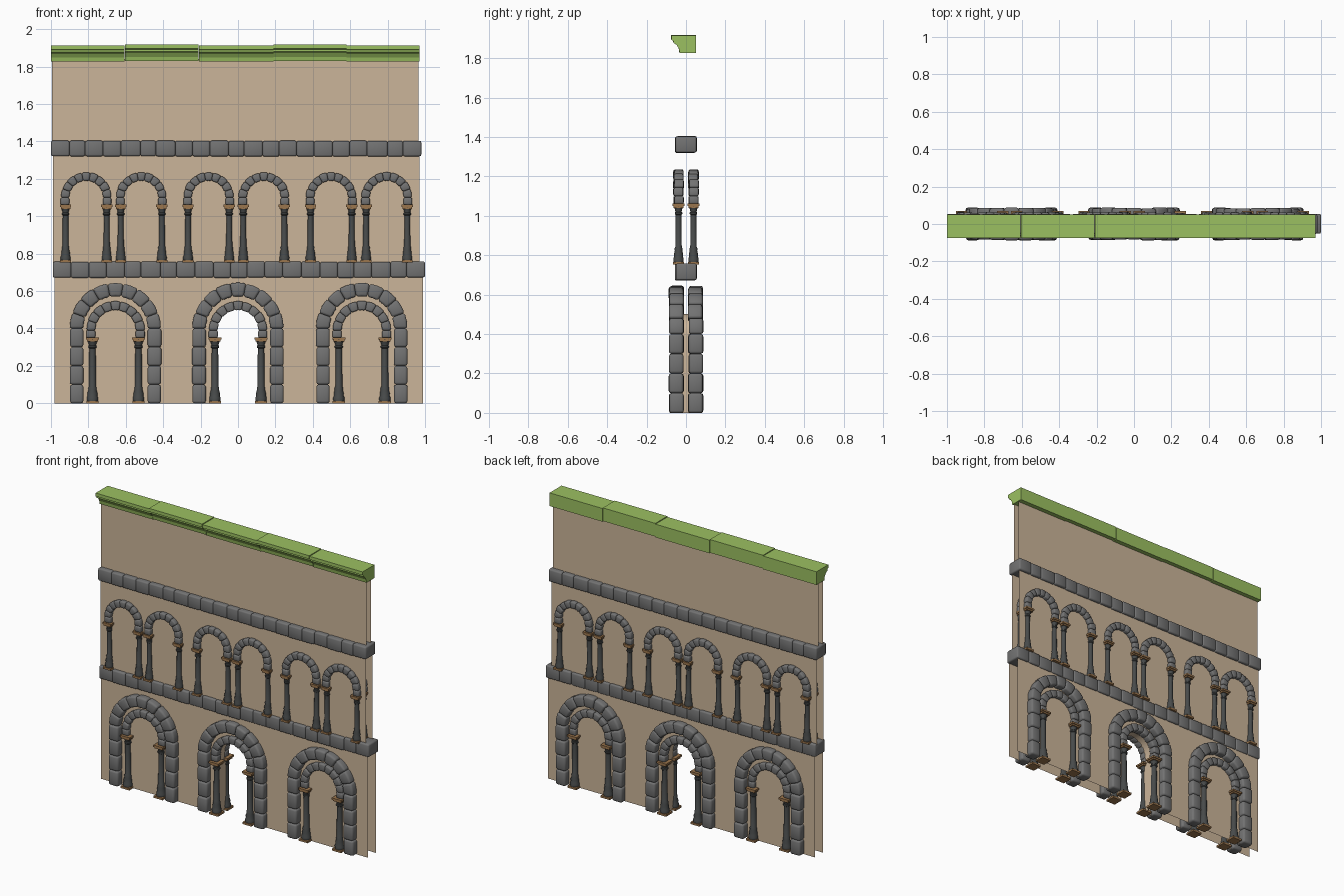
import bpy, bmesh, math, random

if "Cube" in bpy.data.objects:
    bpy.data.objects.remove(bpy.data.objects["Cube"])
random.seed(4)


def mat(name, rgb):
    m = bpy.data.materials.new(name)
    m.diffuse_color = (*rgb, 1)
    m.use_nodes = True
    m.node_tree.nodes["Principled BSDF"].inputs["Base Color"].default_value = m.diffuse_color
    return m


STONE = mat("grey stone", (0.17, 0.17, 0.17))
DARK = mat("dark column stone", (0.065, 0.07, 0.07))
BROWN = mat("brown trim", (0.33, 0.18, 0.075))
PLASTER = mat("tan plaster", (0.60, 0.46, 0.32))
GREEN = mat("green cornice", (0.33, 0.53, 0.12))


def finish(name, bm, material, smooth=None, bevel=0, fix=True):
    if fix:
        bmesh.ops.recalc_face_normals(bm, faces=bm.faces)
    me = bpy.data.meshes.new(name)
    bm.to_mesh(me)
    bm.free()
    me.materials.append(material)
    ob = bpy.data.objects.new(name, me)
    bpy.context.collection.objects.link(ob)
    if smooth:
        me.shade_smooth()
        me.set_sharp_from_angle(angle=math.radians(smooth))
    if bevel:
        me.shade_smooth()
        b = ob.modifiers.new("rounded edges", 'BEVEL')
        b.width, b.segments, b.limit_method = bevel, 2, 'ANGLE'
        b.angle_limit = math.radians(40)
    return ob


def prism(bm, pts, y0, y1):
    """Extrude an x-z outline from y0 to y1."""
    a = [bm.verts.new((x, y0, z)) for x, z in pts]
    b = [bm.verts.new((x, y1, z)) for x, z in pts]
    bm.faces.new(a)
    bm.faces.new(b[::-1])
    n = len(pts)
    for i in range(n):
        bm.faces.new((a[i], b[i], b[(i + 1) % n], a[(i + 1) % n]))


def rect(x0, x1, z0, z1):
    return [(x0, z0), (x1, z0), (x1, z1), (x0, z1)]


def stone_arch(name, cx, base, spring, r0, r1, y0, y1, n, legs, bevel):
    """Ring of voussoirs standing on stacked leg stones."""
    bm = bmesh.new()
    for i in range(n):
        ang = [math.pi * (i + t) / n for t in (0, 0.5, 1)]
        j = random.uniform(-0.003, 0.003)
        pts = [(cx + r0 * math.cos(a), spring + r0 * math.sin(a)) for a in ang]
        pts += [(cx + (r1 + j / 2) * math.cos(a), spring + (r1 + j / 2) * math.sin(a))
                for a in reversed(ang)]
        prism(bm, pts, y0 + j, y1 + j)
    h = (spring - base) / legs
    for s in (-1, 1):
        for k in range(legs):
            j = random.uniform(-0.003, 0.003)
            x0, x1 = sorted((cx + s * r0, cx + s * (r1 + j / 2)))
            prism(bm, rect(x0, x1, base + k * h, base + (k + 1) * h), y0 + j, y1 + j)
    finish(name, bm, STONE, bevel=bevel)


def column(name, x, y, z0, z1, r):
    """Lathed shaft with flared base and capital, between square plates."""
    h = z1 - z0
    prof = [(1.55, .012), (1.6, .03), (1.35, .04), (1.4, .055), (1.15, .07), (1.2, .082),
            (1.0, .09), (0.9, h - .058), (1.15, h - .054), (1.15, h - .046),
            (0.95, h - .042), (1.15, h - .028), (1.6, h - .012)]
    bm = bmesh.new()
    n = 12
    rings = [[bm.verts.new((x + k * r * math.cos(2 * math.pi * i / n),
                            y + k * r * math.sin(2 * math.pi * i / n), z0 + z))
              for i in range(n)] for k, z in prof]
    for a, b in zip(rings, rings[1:]):
        for i in range(n):
            bm.faces.new((a[i], a[(i + 1) % n], b[(i + 1) % n], b[i]))
    finish(name + "_shaft", bm, DARK, smooth=35)
    bm = bmesh.new()
    w = 1.75 * r
    prism(bm, rect(x - w, x + w, z0, z0 + .013), y - w, y + w)
    prism(bm, rect(x - w * .88, x + w * .88, z1 - .022, z1 - .012), y - w * .88, y + w * .88)
    w *= 1.05
    prism(bm, rect(x - w, x + w, z1 - .012, z1), y - w, y + w)
    finish(name + "_plates", bm, BROWN)


# Door outline, shared by the lower walls and the jamb
DR, DS = 0.113, 0.39
door = [(-DR, 0)] + [(-DR * math.cos(math.pi * i / 16), DS + DR * math.sin(math.pi * i / 16))
                     for i in range(17)] + [(DR, 0)]

for s, side in ((-1, "front"), (1, "back")):
    # Thin wall sheets, one per storey
    lower = [(-0.98, 0)] + door + [(0.99, 0), (0.99, 0.72), (-0.98, 0.72)]
    for name, pts, y in (("lower_wall", lower, .042),
                         ("middle_wall", rect(-0.99, 0.97, 0.72, 1.36), .035),
                         ("upper_wall", rect(-0.995, 0.965, 1.36, 1.84), .022)):
        bm = bmesh.new()
        vs = [bm.verts.new((x, s * y, z)) for x, z in pts]
        bm.faces.new(vs if s < 0 else vs[::-1])
        finish(f"{side}_{name}", bm, PLASTER, fix=False)

    # Ground floor: double arches with columns
    for i, cx in enumerate((-0.655, 0.0, 0.662)):
        y0, y1 = sorted((s * .012, s * .085))
        stone_arch(f"{side}_outer_arch_{i}", cx, 0, 0.40, 0.172, 0.244, y0, y1, 9, 4, .012)
        y0, y1 = sorted((s * .022, s * .070))
        stone_arch(f"{side}_inner_arch_{i}", cx, 0.35, 0.39, 0.108, 0.156, y0, y1, 9, 1, .008)
        for t in (-1, 1):
            column(f"{side}_lower_column_{i}_{t}", cx + t * .123, s * .049, 0, 0.352, .019)

    # Upper floor: paired window arches with columns
    for i, cx in enumerate((-0.812, -0.517, -0.157, 0.138, 0.498, 0.795)):
        y0, y1 = sorted((s * .014, s * .062))
        stone_arch(f"{side}_window_arch_{i}", cx, 1.06, 1.10, 0.09, 0.135, y0, y1, 9, 1, .008)
        for t in (-1, 1):
            column(f"{side}_window_column_{i}_{t}", cx + t * .11, s * .038, 0.752, 1.062, .0165)

# Door jamb joining the two lower walls
bm = bmesh.new()
a = [bm.verts.new((x, -.042, z)) for x, z in door]
b = [bm.verts.new((x, .042, z)) for x, z in door]
for i in range(len(door) - 1):
    bm.faces.new((a[i], a[i + 1], b[i + 1], b[i]))
finish("door_jamb", bm, PLASTER, smooth=35, fix=False)

# Two courses of rounded blocks
for name, xa, xb, z0, z1 in (("lower_course", -0.99, 1.0, 0.672, 0.757),
                             ("upper_course", -1.0, 0.98, 1.32, 1.403)):
    bm = bmesh.new()
    n = 21
    cuts = [xa + (xb - xa) * i / n + (random.uniform(-.008, .008) if 0 < i < n else 0)
            for i in range(n + 1)]
    for x0, x1 in zip(cuts, cuts[1:]):
        j = random.uniform(-.003, .003)
        prism(bm, rect(x0, x1, z0 + j / 2, z1 + j / 2), -.054 + j, .052 + j)
    finish(name, bm, STONE, bevel=.009)

# Moulded cornice in five lengths, alternately raised a little
profile = [(.052, 1.826), (-.032, 1.826), (-.036, 1.848), (-.048, 1.868), (-.064, 1.878),
           (-.064, 1.888), (-.074, 1.892), (-.074, 1.914), (.052, 1.914)]
cuts = [-1.0, -0.605, -0.21, 0.19, 0.58, 0.972]
for i, (x0, x1) in enumerate(zip(cuts, cuts[1:])):
    bm = bmesh.new()
    d = .004 * (i % 2)
    a = [bm.verts.new((x0 + .001, y - d / 2, z + d)) for y, z in profile]
    b = [bm.verts.new((x1 - .001, y - d / 2, z + d)) for y, z in profile]
    bm.faces.new(a)
    bm.faces.new(b[::-1])
    for k in range(len(a)):
        m = (k + 1) % len(a)
        bm.faces.new((a[k], b[k], b[m], a[m]))
    finish(f"cornice_{i}", bm, GREEN)
